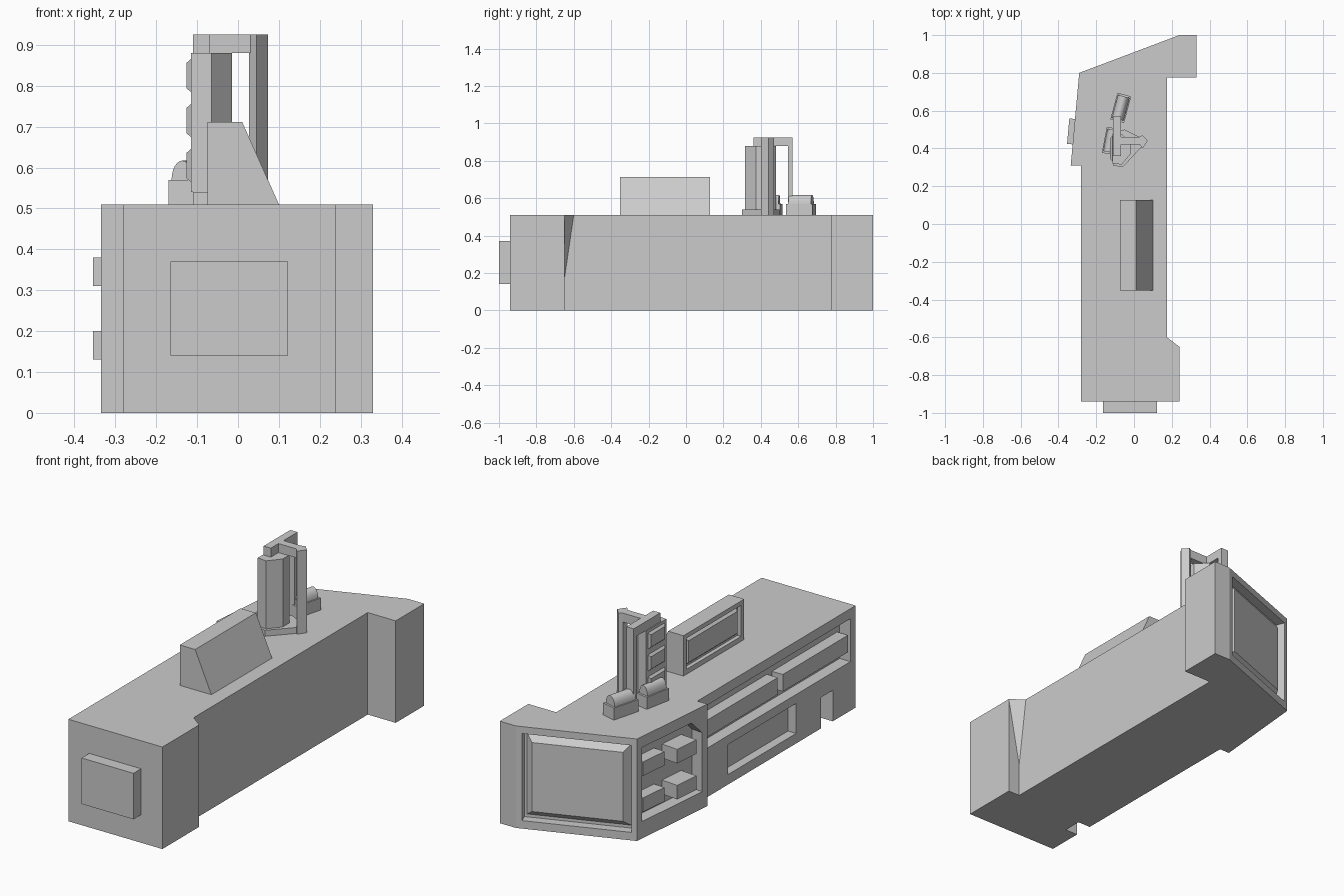
import bpy, bmesh
from math import radians, pi, cos, sin
from mathutils import Matrix, Vector

if "Cube" in bpy.data.objects:
    bpy.data.objects.remove(bpy.data.objects["Cube"], do_unlink=True)

grey = bpy.data.materials.new("plain grey")
grey.use_nodes = True
grey.diffuse_color = (0.6, 0.6, 0.6, 1)
grey.node_tree.nodes["Principled BSDF"].inputs["Base Color"].default_value = (0.6, 0.6, 0.6, 1)


def loft(name, bottom, top, matrix=Matrix()):
    """Solid between two matching rings of points."""
    bm = bmesh.new()
    a = [bm.verts.new(matrix @ Vector(p)) for p in bottom]
    b = [bm.verts.new(matrix @ Vector(p)) for p in top]
    bm.faces.new(a)
    bm.faces.new(b)
    for i in range(len(a)):
        j = (i + 1) % len(a)
        bm.faces.new((a[i], a[j], b[j], b[i]))
    bmesh.ops.recalc_face_normals(bm, faces=bm.faces)
    mesh = bpy.data.meshes.new(name)
    bm.to_mesh(mesh)
    bm.free()
    mesh.materials.append(grey)
    obj = bpy.data.objects.new(name, mesh)
    bpy.context.collection.objects.link(obj)
    return obj


def prism(name, outline, z0, z1, matrix=Matrix()):
    return loft(name, [(x, y, z0) for x, y in outline],
                [(x, y, z1) for x, y in outline], matrix)


def box(name, x, y, z, matrix=Matrix()):
    outline = [(x[0], y[0]), (x[1], y[0]), (x[1], y[1]), (x[0], y[1])]
    return prism(name, outline, z[0], z[1], matrix)


def wall(start, end):
    """Frame on a wall: x runs along it, -y points out, z is up."""
    u = (Vector(end) - Vector(start)).normalized()
    return Matrix(((u.x, -u.y, 0, start[0]), (u.y, u.x, 0, start[1]),
                   (0, 0, 1, 0), (0, 0, 0, 1)))


def bevelled_panel(name, x, z, back, front, inset, matrix):
    def ring(y, d):
        return [(x[0] + d, y, z[0] + d), (x[1] - d, y, z[0] + d),
                (x[1] - d, y, z[1] - d), (x[0] + d, y, z[1] - d)]
    return loft(name, ring(back, 0), ring(front, inset), matrix)


def cut(target, cutter):
    cutter.hide_render = True
    mod = target.modifiers.new("cut", "BOOLEAN")
    mod.operation, mod.solver, mod.object = "DIFFERENCE", "EXACT", cutter
    bpy.context.view_layer.objects.active = target
    bpy.ops.object.modifier_apply(modifier=mod.name)
    bpy.data.objects.remove(cutter, do_unlink=True)


# Main block
body = prism("main_block", [
    (-.28, -.94), (.24, -.94), (.24, -.65), (.175, -.65), (.175, .775),
    (.33, .775), (.33, 1), (.24, 1), (-.29, .8), (-.335, .31), (-.28, .31)], 0, .51)
box("front_box", (-.165, .122), (-1, -.93), (.14, .37))

# Tapering fillet at the step
loft("step_fillet", [(.175, -.65, .17)] * 3,
     [(.175, -.65, .51), (.24, -.65, .51), (.175, -.6, .51)])

# Long side: upper recess with boxes, lower recess, doorway
side = wall((-.28, .31), (-.28, -.94))
for x, z, depth in (((.01, 1.21), (.245, .46), .06),
                    ((.24, .78), (.05, .2), .045),
                    ((.975, 1.07), (-.1, .155), .07)):
    cut(body, box("cutter", x, (-.1, depth), z, side))
for i, x in enumerate(((.015, .635), (.675, 1.19))):
    box(f"shelf_box_{i + 1}", x, (0, .07), (.3, .385), side)

# Angled side: chamfered recess holding four blocks
angled = wall((-.29, .8), (-.335, .31))
upright = angled @ Matrix.Rotation(pi / 2, 4, "X")
cut(body, prism("cutter", [(.035, .085), (.455, .085), (.455, .38),
                           (.38, .455), (.035, .455)], -.06, .1, upright))
for row, z in enumerate(((.13, .2), (.31, .38))):
    for col, (x, out) in enumerate((((.04, .19), 0), ((.245, .38), -.03))):
        box(f"block_{row + 1}_{col + 1}", x, (out, .07), z, angled)

# Back wall: sunken frame with a bevelled screen
back = wall((.24, 1), (-.29, .8))
cut(body, box("cutter", (.028, .54), (-.1, .045), (.04, .475), back))
bevelled_panel("back_screen", (.036, .532), (.05, .465), .05, .012, .035, back)

# Wedge sign on the roof
along_y = Matrix(((1, 0, 0, 0), (0, 0, -1, .127), (0, 1, 0, 0), (0, 0, 0, 1)))
sign = prism("wedge_sign", [(-.075, .51), (.1, .51), (.01, .712), (-.075, .712)],
             0, .48, along_y)
sign_side = wall((-.075, .127), (-.075, -.353))
cut(sign, box("cutter", (.025, .455), (-.1, .02), (.535, .69), sign_side))
bevelled_panel("wedge_sign_panel", (.03, .45), (.54, .685), .025, .005, .018, sign_side)

# Tower: base plate, core with panels, poles and beams
prism("tower_base", [(-.11, .31), (-.06, .3), (.07, .44), (-.05, .5), (-.11, .48)],
      .51, .54)
prism("tower_core", [(-.115, .32), (-.065, .315), (-.015, .375),
                     (-.015, .43), (-.07, .48), (-.115, .48)], .54, .88)
core_side = wall((-.115, .48), (-.115, .32))
for i in range(3):
    z = .56 + .11 * i
    bevelled_panel(f"tower_panel_{i + 1}", (.01, .15), (z, z + .09), .005, -.011, .014,
                   core_side)
prism("tower_front_pole", [(.027, .425), (.045, .4), (.073, .44), (.045, .47), (.027, .46)],
      .51, .925)
box("tower_back_pole", (-.11, -.07), (.545, .57), (.51, .925))
box("tower_long_beam", (-.11, -.07), (.36, .57), (.88, .925))
box("tower_cross_beam", (-.075, .04), (.42, .46), (.88, .925))

# Roof vents: box base with a rounded top
for i, (x, y, angle, width, length) in enumerate(((-.07, .615, -15, .075, .145),
                                                  (-.125, .44, -11, .065, .14))):
    place = Matrix.Translation((x, y, 0)) @ Matrix.Rotation(radians(angle), 4, "Z")
    w, h = width / 2, length / 2
    box(f"vent_base_{i + 1}", (-w, w), (-h, h), (.51, .57), place)
    r = w - .006
    arc = [(r * cos(pi * k / 12), .57 + .047 * sin(pi * k / 12)) for k in range(13)]
    top = prism(f"vent_top_{i + 1}", arc, -h + .01, h - .01,
                place @ Matrix.Rotation(pi / 2, 4, "X"))
    bpy.ops.object.select_all(action="DESELECT")
    top.select_set(True)
    bpy.context.view_layer.objects.active = top
    bpy.ops.object.shade_smooth_by_angle(angle=radians(30))
